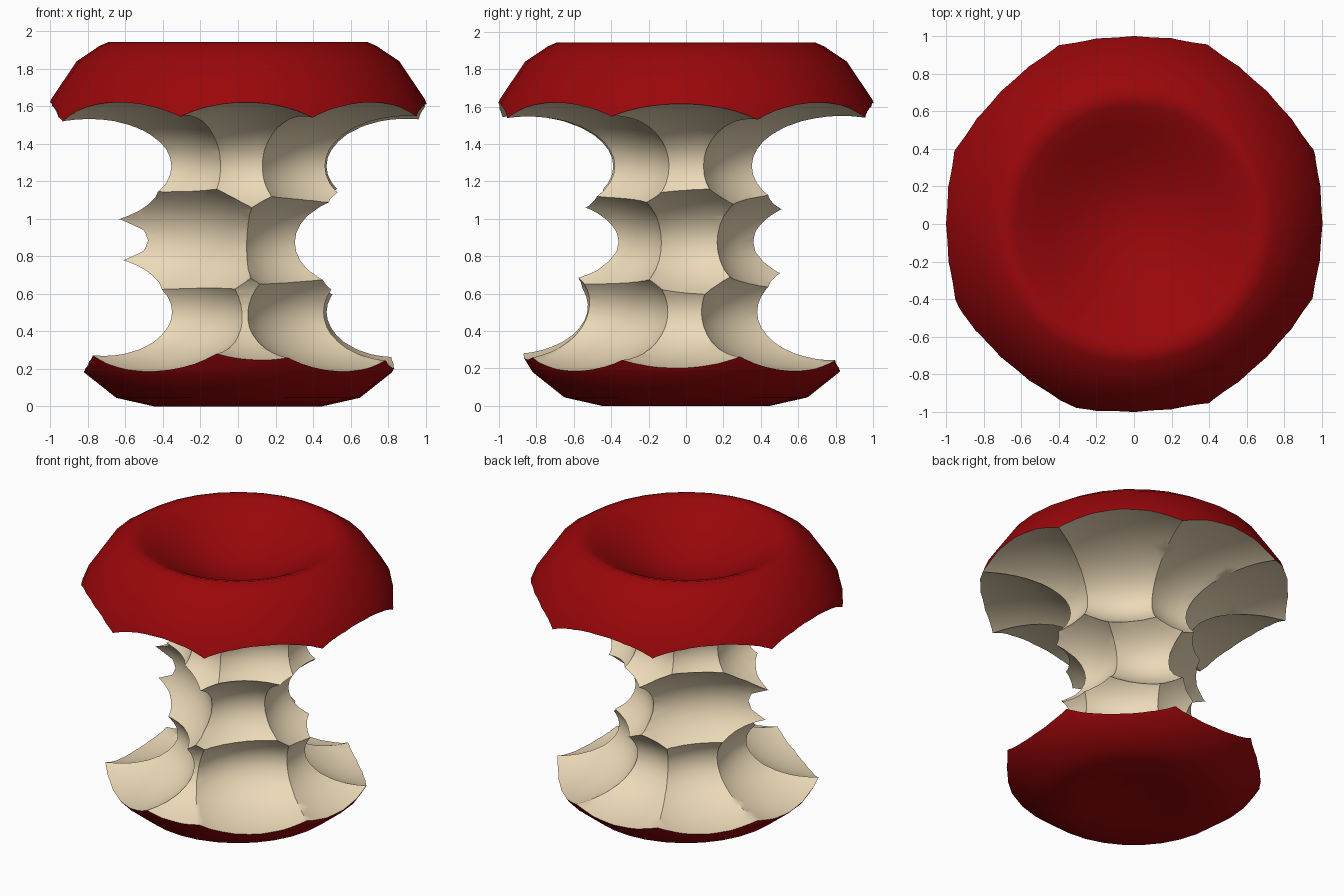
import bpy, bmesh
from math import pi, cos, sin, radians
from mathutils import Matrix

if "Cube" in bpy.data.objects:
    bpy.data.objects.remove(bpy.data.objects["Cube"])


def material(name, color):
    m = bpy.data.materials.new(name)
    m.diffuse_color = color
    m.use_nodes = True
    m.node_tree.nodes["Principled BSDF"].inputs["Base Color"].default_value = m.diffuse_color
    return m


skin = material("red_skin", (0.32, 0.002, 0.003, 1))
flesh = material("cream_flesh", (0.84, 0.70, 0.48, 1))


def new_object(name, bm, mats):
    me = bpy.data.meshes.new(name)
    bm.to_mesh(me)
    bm.free()
    for m in mats:
        me.materials.append(m)
    ob = bpy.data.objects.new(name, me)
    bpy.context.collection.objects.link(ob)
    return ob


# Whole fruit as a lathe: (radius, z) from bottom dimple to stem pit; the waist is pre-thinned
profile = [(0, .06), (.25, .03), (.45, 0), (.65, .045), (.82, .18), (.93, .36), (.95, .48), (.68, .72),
           (.68, 1.05), (1.02, 1.3), (1.05, 1.44), (1.035, 1.54), (.995, 1.64), (.86, 1.84),
           (.74, 1.921), (.69, 1.943), (.63, 1.925), (.53, 1.873), (.42, 1.812),
           (.31, 1.757), (.20, 1.715), (.10, 1.693), (0, 1.685)]
SEG = 32
bm = bmesh.new()
rings = []
for r, z in profile:
    n = SEG if r else 1
    rings.append([bm.verts.new((r * cos(2 * pi * i / SEG), r * sin(2 * pi * i / SEG), z)) for i in range(n)])
for lo, hi in zip(rings, rings[1:]):
    for i in range(SEG):
        j = (i + 1) % SEG
        quad = [lo[i % len(lo)], lo[j % len(lo)], hi[j % len(hi)], hi[i % len(hi)]]
        bm.faces.new(list(dict.fromkeys(quad)))
bmesh.ops.recalc_face_normals(bm, faces=bm.faces)
core = new_object("apple_core", bm, [skin, flesh])


# Bites: flattened spheres aimed at the axis
cutters = []


def bite(angle, dist, z, size):
    b = bmesh.new()
    bmesh.ops.create_uvsphere(b, u_segments=40, v_segments=24, radius=1)
    mat = (Matrix.Rotation(radians(angle), 4, 'Z') @ Matrix.Translation((dist, 0, z))
           @ Matrix.Diagonal((*size, 1)))
    bmesh.ops.transform(b, matrix=mat, verts=b.verts)
    ob = new_object("bite_cutter", b, [flesh])
    ob.hide_render = True
    cutters.append(ob)


# Upper and lower rows of eight bites, some turned or shallower
up_out = {0: .13, 6: .04}
up_turn = {0: -2, 5: 5, 6: 2}
up_wide = {0: .66, 6: .56}
low_out = {0: .13, 2: .04, 6: .19}
low_turn = {0: -4, 5: 9, 6: 8, 7: -2}
for k in range(8):
    az = 45 * k + .4
    bite(az + up_turn.get(k, 0), 1.0 + up_out.get(k, 0), 1.281, (.67, up_wide.get(k, .62), .34))
    bite(az + low_turn.get(k, 0), .88 + low_out.get(k, 0), .54 if k == 6 else .502,
         (.553, .64 if k == 0 else .60, .318))

# Middle row: three small bites and two large ones
for az in (309.5, 3.6, 57.2):
    bite(az, 1.0, .873, (.73, .62, .38))
for az in (132.6, 233.4):
    bite(az, 1.025, .884, (.80, .85, .44))

for c in cutters:
    mod = core.modifiers.new("bite", 'BOOLEAN')
    mod.operation = 'DIFFERENCE'
    mod.solver = 'EXACT'
    mod.material_mode = 'TRANSFER'
    mod.object = c

# Bake the bites and remove the cutters
dg = bpy.context.evaluated_depsgraph_get()
baked = bpy.data.meshes.new_from_object(core.evaluated_get(dg))
core.modifiers.clear()
core.data = baked
for c in cutters:
    bpy.data.objects.remove(c)

bpy.context.view_layer.objects.active = core
core.select_set(True)
bpy.ops.object.shade_smooth_by_angle(angle=radians(43))
